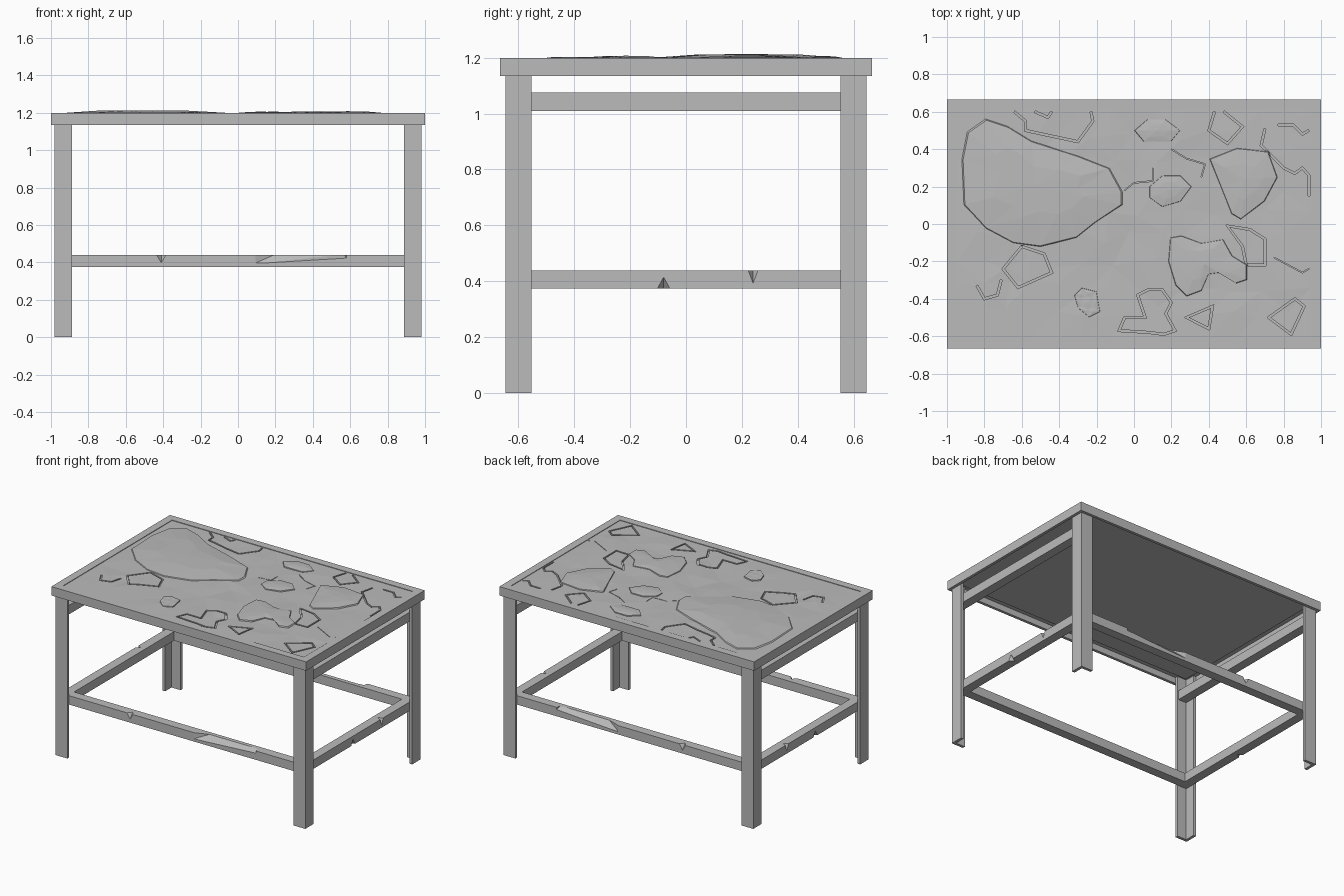
import bpy, bmesh, random
from mathutils import Vector

random.seed(4)
if "Cube" in bpy.data.objects:
    bpy.data.objects.remove(bpy.data.objects["Cube"], do_unlink=True)

GREY = (0.5, 0.5, 0.5, 1)
grey = bpy.data.materials.new("weathered_grey")
grey.use_nodes = True
grey.diffuse_color = GREY
grey.node_tree.nodes["Principled BSDF"].inputs["Base Color"].default_value = GREY


def finish(name, bm):
    bmesh.ops.recalc_face_normals(bm, faces=bm.faces)
    mesh = bpy.data.meshes.new(name)
    bm.to_mesh(mesh)
    bm.free()
    mesh.materials.append(grey)
    obj = bpy.data.objects.new(name, mesh)
    bpy.context.collection.objects.link(obj)
    return obj


def add_loft(bm, loops, wrap):
    """Join loops of points with quads; cap the ends unless the loft wraps round."""
    rings = [[bm.verts.new(p) for p in loop] for loop in loops]
    pairs = list(zip(rings, rings[1:]))
    if wrap:
        pairs.append((rings[-1], rings[0]))
    else:
        bm.faces.new(rings[0])
        bm.faces.new(rings[-1])
    for a, b in pairs:
        for i in range(len(a)):
            j = (i + 1) % len(a)
            bm.faces.new((a[i], a[j], b[j], b[i]))


def frame(name, x, y, profile):
    """Mitred rectangular frame from an (inset, height) profile."""
    bm = bmesh.new()
    corners = [(-1, -1), (1, -1), (1, 1), (-1, 1)]
    add_loft(bm, [[(sx * (x - d), sy * (y - d), z) for d, z in profile]
                  for sx, sy in corners], True)
    return finish(name, bm)


def add_hull(bm, points):
    verts = [bm.verts.new(p) for p in points]
    bmesh.ops.convex_hull(bm, input=verts)


def add_notch(bm, centre, radii):
    """Octahedral cutter that leaves a pointed nick in an edge."""
    c = Vector(centre)
    offsets = [Vector([r if k == axis else 0 for k in range(3)])
               for axis, r in enumerate(radii)]
    add_hull(bm, [c + s * o for o in offsets for s in (-1, 1)])


def cut(target, bm):
    """Subtract the cutter mesh and bake the result."""
    cutter = finish("cutter", bm)
    cutter.hide_render = True
    mod = target.modifiers.new("cut", "BOOLEAN")
    mod.operation = "DIFFERENCE"
    mod.solver = "EXACT"
    mod.object = cutter
    graph = bpy.context.evaluated_depsgraph_get()
    target.data = bpy.data.meshes.new_from_object(target.evaluated_get(graph))
    target.modifiers.clear()
    bpy.data.objects.remove(cutter, do_unlink=True)


# Angle-iron rim around the top
T = 0.02
frame("top_rim", 1, 0.665, [(0, 1.135), (0, 1.198), (0.055, 1.198),
                            (0.055, 1.178), (T, 1.178), (T, 1.135)])

# Angle-iron legs, open towards the middle
LX, LY, W = 0.98, 0.645, 0.092
section = [(0, 0), (W, 0), (W, T), (T, T), (T, W), (0, W)]
for sx, side in ((1, "left"), (-1, "right")):
    for sy, end in ((-1, "front"), (1, "back")):
        bm = bmesh.new()
        add_loft(bm, [[(sx * (LX - a), sy * (LY - b), z) for a, b in section]
                      for z in (0, 1.178)], False)
        finish(f"{end}_{side}_leg", bm)

# Upper rails at both ends
RX, RY, BAR = LX - T, LY - T, 0.065
for s, side in ((1, "left"), (-1, "right")):
    bm = bmesh.new()
    add_hull(bm, [(s * x, y, z) for x in (RX - BAR, RX)
                  for y in (-RY, RY) for z in (1.01, 1.075)])
    finish(f"{side}_upper_rail", bm)

# Lower stretcher ring with nicks and a long chip on each long bar
LOW, HIGH = 0.375, 0.438
ring = frame("lower_stretcher", RX, RY,
             [(0, LOW), (0, HIGH), (BAR, HIGH), (BAR, LOW)])
bm = bmesh.new()
for s in (-1, 1):
    add_notch(bm, (-0.41, s * RY, HIGH), (0.024, 0.03, 0.04))
    add_notch(bm, (s * RX, 0.24, HIGH), (0.03, 0.017, 0.045))
    add_notch(bm, (s * RX, -0.08, LOW), (0.03, 0.022, 0.04))
    face = [(0.08, 0.39), (0.27, 0.42), (0.58, 0.42), (0.58, 0.46), (0.08, 0.46)]
    add_hull(bm, [(x, s * (RY + 0.005), z) for x, z in face] +
             [(x, s * (RY - 0.04), HIGH + 0.005) for x in (0.2, 0.57)])
cut(ring, bm)

# Uneven stone slab
TOP, SX, SY = 1.194, 0.945, 0.61
bm = bmesh.new()
bmesh.ops.create_grid(bm, x_segments=14, y_segments=9, size=1)
for v in bm.verts:
    edge = v.is_boundary
    wobble = 0 if edge else 0.03
    v.co = (v.co.x * SX + random.uniform(-wobble, wobble),
            v.co.y * SY + random.uniform(-wobble, wobble),
            TOP + (0 if edge else random.uniform(-0.003, 0.003)))
bmesh.ops.triangulate(bm, faces=bm.faces)
extruded = bmesh.ops.extrude_face_region(bm, geom=bm.faces[:])
for item in extruded["geom"]:
    if isinstance(item, bmesh.types.BMVert):
        item.co.z = 1.172
slab = finish("stone_slab", bm)

# Cracks cut as narrow grooves
cracks = bmesh.new()


def crack(*points, closed=False, width=0.011):
    pts = [Vector(p) for p in points]
    n = len(pts)
    loops = []
    for i, p in enumerate(pts):
        before = p - pts[i - 1] if closed or i else pts[1] - p
        after = pts[(i + 1) % n] - p if closed or i < n - 1 else before
        a, b = before.normalized(), after.normalized()
        normal = Vector((-a.y - b.y, a.x + b.x)).normalized()
        off = normal * width / 2 / max(0.5, normal.dot(Vector((-a.y, a.x))))
        loops.append([((p + s * off).x, (p + s * off).y, z)
                      for s, z in ((-1, 1.18), (1, 1.18), (1, 1.23), (-1, 1.23))])
    add_loft(cracks, loops, closed)


crack((-.64, .6), (-.58, .55), (-.58, .5), (-.3, .44), (-.22, .55), (-.23, .6))
crack((-.53, .6), (-.46, .57), (-.44, .6))
crack((.43, .6), (.4, .5), (.5, .43), (.58, .52), (.48, .6))
crack((.7, .51), (.68, .42), (.8, .3), (.86, .27), (.9, .3), (.935, .26), (.935, .15))
crack((.77, .53), (.85, .53), (.9, .48), (.935, .5))
crack((-.6, -.12), (-.48, -.16), (-.44, -.26), (-.62, -.34), (-.7, -.24), closed=True)
crack((-.84, -.33), (-.8, -.4), (-.73, -.38), (-.71, -.3))
crack((.5, -.01), (.62, -.03), (.7, -.08), (.7, -.22), (.6, -.22), (.58, -.12), closed=True)
crack((.02, -.38), (.08, -.35), (.15, -.35), (.2, -.42), (.17, -.48), (.22, -.57),
      (.16, -.59), (.08, -.58), (-.08, -.57), (-.05, -.5), (.06, -.5), closed=True)
crack((.28, -.5), (.42, -.44), (.4, -.56), closed=True)
crack((.72, -.5), (.86, -.4), (.91, -.44), (.84, -.59), closed=True)
crack((-.05, .18), (0, .22), (.1, .23), (.1, .3), width=0.004)
crack((.2, .4), (.28, .35), (.38, .32), (.36, .25), width=0.004)
crack((.75, -.18), (.9, -.26), (.935, -.24), width=0.004)
cut(slab, cracks)


# Low faceted mounds standing out of the slab
def mound(name, centre, peak, *outline):
    bm = bmesh.new()
    c = Vector(centre)
    loops = []
    for scale, z in ((1, 1.185), (0.96, 1.2), (0.5, peak - 0.002)):
        loops.append([(*c.lerp(Vector(p), scale * (1 if scale > 0.9 else random.uniform(0.8, 1.2))), z)
                      for p in outline])
    add_loft(bm, loops, False)
    cap = [f for f in bm.faces if all(v.co.z > peak - 0.003 for v in f.verts)]
    for v in bmesh.ops.poke(bm, faces=cap)["verts"]:
        v.co.z = peak
    bmesh.ops.triangulate(bm, faces=[f for f in bm.faces if len(f.verts) == 4])
    finish(name, bm)


mound("large_mound", (-.52, .2), 1.213,
      (-.93, .35), (-.9, .5), (-.8, .57), (-.68, .53), (-.55, .45), (-.3, .37),
      (-.12, .3), (-.05, .17), (-.05, .1), (-.2, 0), (-.3, -.08), (-.5, -.13),
      (-.65, -.11), (-.8, -.03), (-.92, .1))
mound("back_mound", (.12, .5), 1.206,
      (0, .5), (.07, .56), (.17, .56), (.25, .5), (.2, .44), (.05, .44))
mound("middle_mound", (.19, .18), 1.206,
      (.08, .14), (.08, .2), (.15, .26), (.25, .26), (.31, .2), (.25, .12), (.15, .09))
mound("left_mound", (.6, .24), 1.208,
      (.4, .35), (.55, .41), (.72, .39), (.77, .25), (.7, .12), (.57, .02), (.52, .05), (.46, .2))
mound("bent_mound", (.35, -.2), 1.207,
      (.19, -.07), (.25, -.06), (.36, -.1), (.48, -.08), (.53, -.17), (.61, -.22), (.61, -.3),
      (.55, -.32), (.47, -.26), (.4, -.27), (.36, -.36), (.28, -.39), (.22, -.33), (.18, -.2))
mound("small_mound", (-.25, -.42), 1.203,
      (-.32, -.38), (-.28, -.34), (-.2, -.36), (-.18, -.47), (-.24, -.5), (-.3, -.45))
